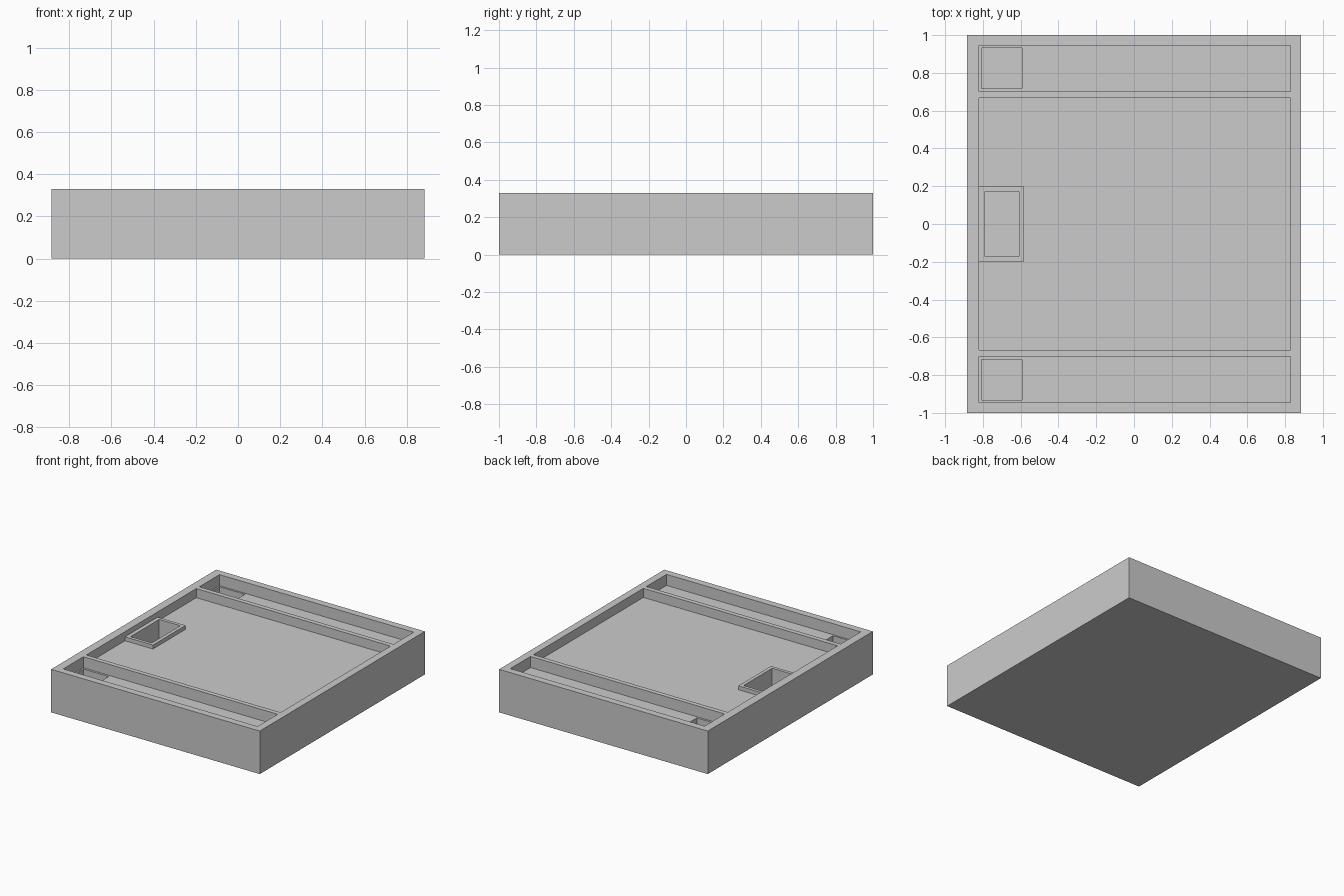
import bpy, bmesh

if "Cube" in bpy.data.objects:
    bpy.data.objects.remove(bpy.data.objects["Cube"])


def box(name, x, y, z):
    """Axis-aligned box from (min, max) ranges."""
    bm = bmesh.new()
    bmesh.ops.create_cube(bm, size=1)
    for v in bm.verts:
        for i, (lo, hi) in enumerate((x, y, z)):
            v.co[i] = lo if v.co[i] < 0 else hi
    me = bpy.data.meshes.new(name)
    bm.to_mesh(me)
    bm.free()
    ob = bpy.data.objects.new(name, me)
    bpy.context.collection.objects.link(ob)
    return ob


def cut(target, name, x, y, z):
    """Subtract a box from the target and hide the cutter."""
    cutter = box(name, x, y, z)
    cutter.hide_render = True
    cutter.hide_set(True)
    mod = target.modifiers.new(name, 'BOOLEAN')
    mod.operation = 'DIFFERENCE'
    mod.solver = 'EXACT'
    mod.object = cutter


TOP = 0.33
FLOOR = 0.26
SIDE_FLOOR = 0.245

# solid tray body
tray = box("tray_body", (-0.885, 0.885), (-1, 1), (0, TOP))

# wide central recess
cut(tray, "main_recess_cutter", (-0.82, 0.828), (-0.666, 0.666), (FLOOR, 0.5))

# long side channels, each with a square well at one end
for side, s in (("front", -1), ("back", 1)):
    ys = sorted((s * 0.702, s * 0.946))
    yw = sorted((s * 0.718, s * 0.932))
    cut(tray, side + "_channel_cutter", (-0.82, 0.828), ys, (SIDE_FLOOR, 0.5))
    cut(tray, side + "_well_cutter", (-0.808, -0.594), yw, (0.18, 0.28))

# deep central well
cut(tray, "central_well_cutter", (-0.79, -0.61), (-0.173, 0.173), (0.10, 0.4))

# raised collar around the central well
collar = box("well_collar", (-0.825, -0.583), (-0.198, 0.198), (FLOOR - 0.01, 0.29))
cut(collar, "collar_hole_cutter", (-0.79, -0.61), (-0.173, 0.173), (0.1, 0.4))
